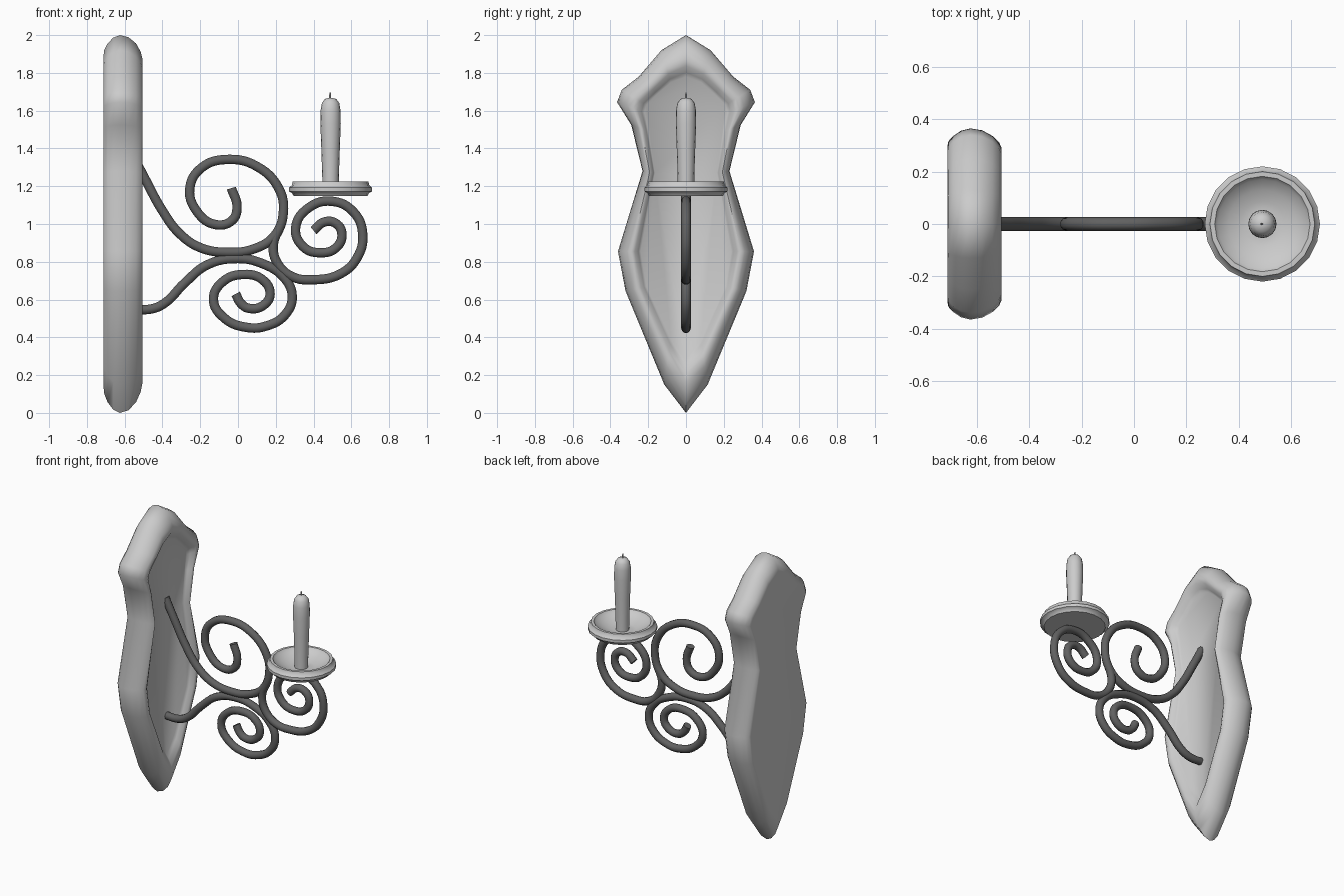
import bpy, bmesh, math

if "Cube" in bpy.data.objects:
    bpy.data.objects.remove(bpy.data.objects["Cube"])


def finish(bm, name, angle=40):
    bmesh.ops.remove_doubles(bm, verts=bm.verts, dist=1e-5)
    bmesh.ops.recalc_face_normals(bm, faces=bm.faces)
    me = bpy.data.meshes.new(name)
    bm.to_mesh(me)
    bm.free()
    ob = bpy.data.objects.new(name, me)
    bpy.context.collection.objects.link(ob)
    select(ob)
    bpy.ops.object.shade_smooth_by_angle(angle=math.radians(angle))
    return ob


def select(ob):
    bpy.ops.object.select_all(action='DESELECT')
    ob.select_set(True)
    bpy.context.view_layer.objects.active = ob


def bridge(bm, rings):
    for a, b in zip(rings, rings[1:]):
        n = len(a)
        for i in range(n):
            j = (i + 1) % n
            bm.faces.new((a[i], a[j], b[j], b[i]))
    bm.faces.new(rings[0])
    bm.faces.new(rings[-1])


def lathe(name, profile, cx, sides, angle=40):
    bm = bmesh.new()
    rings = [[bm.verts.new((cx + r * math.cos(2 * math.pi * i / sides),
                            r * math.sin(2 * math.pi * i / sides), z))
              for i in range(sides)] for r, z in profile]
    bridge(bm, rings)
    return finish(bm, name, angle)


iron = bpy.data.materials.new("dark_iron")
iron.diffuse_color = (0.12, 0.12, 0.12, 1)
iron.use_nodes = True
iron.node_tree.nodes["Principled BSDF"].inputs["Base Color"].default_value = iron.diffuse_color

# Wall plate: half outlines (y, z) of the outer edge and the recessed floor
outer = [(0, 2.0), (.13, 1.92), (.25, 1.78), (.34, 1.71), (.365, 1.645), (.29, 1.525),
         (.23, 1.28), (.36, .855), (.32, .645), (.115, .15), (0, 0)]
inner = [(0, 1.78), (.08, 1.75), (.15, 1.69), (.21, 1.63), (.22, 1.59), (.20, 1.49),
         (.165, 1.27), (.24, .855), (.21, .67), (.08, .39), (0, .28)]
# Layers: x position and blend from outer to inner outline
layers = [(-.712, .5), (-.708, .36), (-.69, .2), (-.66, .06), (-.625, 0), (-.58, .05), (-.54, .2),
          (-.515, .4), (-.505, .58), (-.513, .74), (-.535, .9), (-.548, 1)]


def mirrored(half):
    return half + [(-y, z) for y, z in half[-2:0:-1]]


bm = bmesh.new()
rings = [[bm.verts.new((x, a[0] + (b[0] - a[0]) * t, a[1] + (b[1] - a[1]) * t))
          for a, b in zip(mirrored(outer), mirrored(inner))] for x, t in layers]
bridge(bm, rings)
finish(bm, "wall_plate", 60)

# Wrought scrolls: tube paths in the x-z plane
scrolls = {
    "upper_scroll": [(-.56, 1.37), (-.49, 1.235), (-.40, 1.07), (-.31, .95), (-.20, .875),
                     (-.06, .85), (.09, .87), (.195, .94), (.24, 1.06), (.215, 1.19),
                     (.10, 1.305), (-.05, 1.342), (-.19, 1.30), (-.255, 1.19), (-.22, 1.07),
                     (-.12, .997), (-.03, 1.02), (-.005, 1.09), (-.035, 1.19)],
    "lower_scroll": [(-.56, .55), (-.46, .55), (-.39, .58), (-.28, .69), (-.16, .785),
                     (0, .817), (.13, .79), (.24, .72), (.287, .62), (.25, .52), (.15, .46),
                     (.05, .452), (-.07, .50), (-.13, .60), (-.08, .695), (.03, .733),
                     (.13, .705), (.17, .63), (.135, .57), (.06, .553), (.015, .58),
                     (-.012, .63)],
    "cup_scroll": [(.225, .99), (.187, .89), (.21, .79), (.29, .72), (.40, .705), (.54, .735),
                   (.63, .82), (.66, .95), (.61, 1.065), (.50, 1.12), (.38, 1.09),
                   (.305, .98), (.345, .88), (.43, .848), (.52, .875), (.55, .95),
                   (.515, 1.005), (.455, 1.01), (.40, .965)],
}
for name, pts in scrolls.items():
    cu = bpy.data.curves.new(name, 'CURVE')
    cu.dimensions = '3D'
    cu.bevel_depth = .026
    cu.bevel_resolution = 3
    cu.resolution_u = 6
    cu.use_fill_caps = True
    sp = cu.splines.new('BEZIER')
    sp.bezier_points.add(len(pts) - 1)
    for p, (x, z) in zip(sp.bezier_points, pts):
        p.co = (x, 0, z)
        p.handle_left_type = p.handle_right_type = 'AUTO'
    ob = bpy.data.objects.new(name, cu)
    bpy.context.collection.objects.link(ob)
    select(ob)
    bpy.ops.object.convert(target='MESH')
    bpy.ops.object.shade_smooth_by_angle(angle=math.radians(45))
    ob.data.materials.clear()
    ob.data.materials.append(iron)

# Drip dish
lathe("drip_dish", [(.165, 1.148), (.195, 1.148), (.205, 1.165), (.22, 1.172), (.22, 1.192),
                    (.205, 1.205), (.2, 1.225), (.182, 1.225), (.17, 1.208), (.13, 1.19),
                    (.085, 1.168), (.05, 1.168)], .49, 20, 35)

# Candle and wick
lathe("candle", [(.043, 1.165), (.044, 1.25), (.049, 1.40), (.054, 1.53), (.053, 1.60),
                 (.046, 1.64), (.03, 1.662), (.008, 1.668)], .49, 16, 60)
lathe("wick", [(.005, 1.655), (.005, 1.685), (.003, 1.695)], .488, 6)
